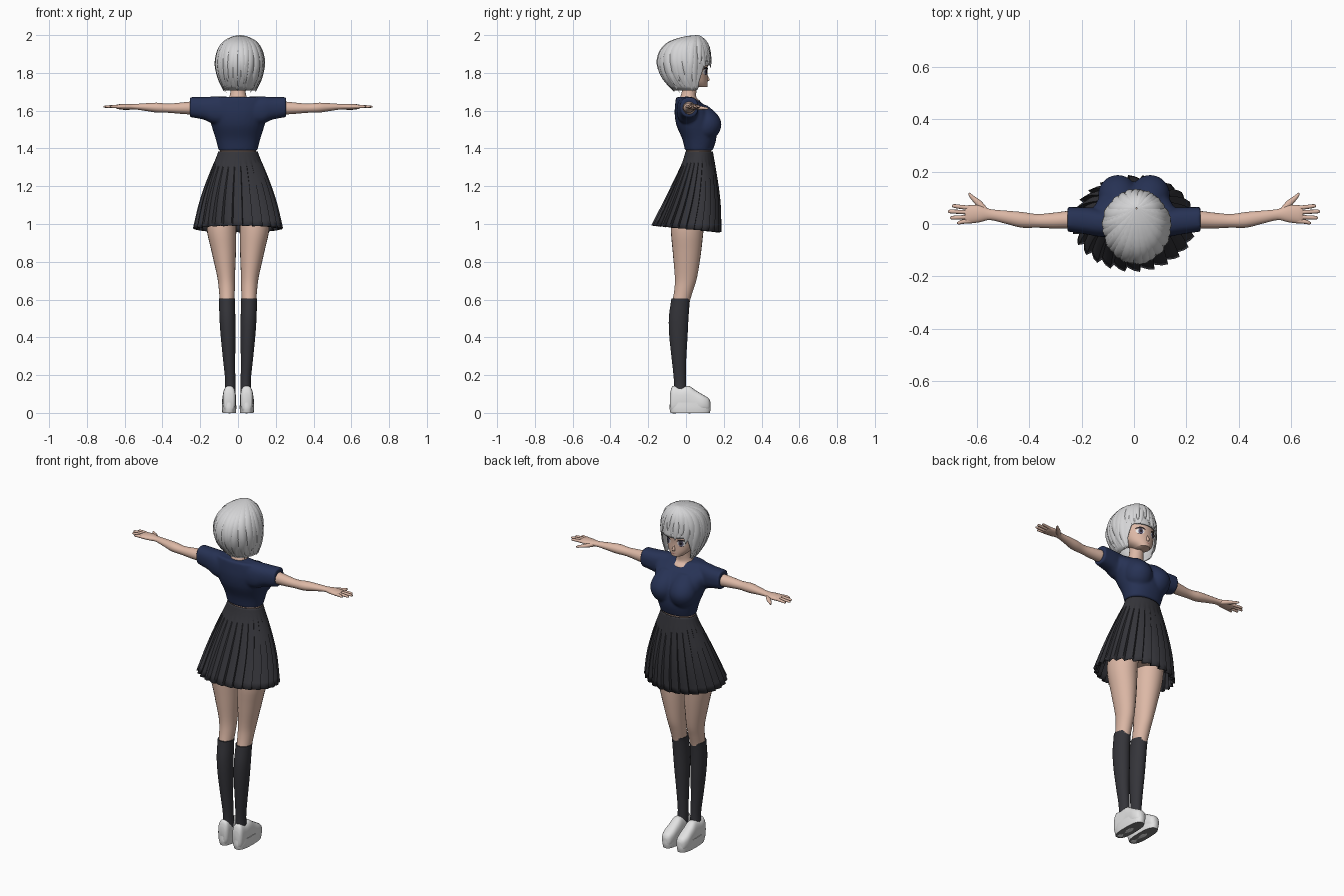
import bpy, bmesh, random
from math import sin, cos, pi, radians, copysign
from mathutils import Vector
from mathutils.bvhtree import BVHTree

random.seed(4)
if "Cube" in bpy.data.objects:
    bpy.data.objects.remove(bpy.data.objects["Cube"])


def material(name, *rgb):
    m = bpy.data.materials.new(name)
    m.use_nodes = True
    m.diffuse_color = (*rgb, 1)
    m.node_tree.nodes["Principled BSDF"].inputs["Base Color"].default_value = (*rgb, 1)
    return m


SKIN = material("skin", .72, .48, .38)
NAVY = material("navy cloth", .02, .032, .09)
CHARCOAL = material("charcoal cloth", .035, .035, .042)
HAIR = material("silver hair", .66, .66, .67)
WHITE = material("white leather", .76, .76, .76)
SOLE = material("grey sole", .2, .2, .2)
EYE = material("eye white", .8, .8, .8)
IRIS = material("iris", .1, .09, .16)
LASH = material("lash black", .015, .012, .015)
LIP = material("lip", .5, .2, .18)


def finish(name, bm, mats, mirror=False, angle=50, normals=True):
    if normals:
        bmesh.ops.recalc_face_normals(bm, faces=bm.faces)
    me = bpy.data.meshes.new(name)
    bm.to_mesh(me)
    bm.free()
    ob = bpy.data.objects.new(name, me)
    bpy.context.collection.objects.link(ob)
    for m in mats:
        me.materials.append(m)
    bpy.ops.object.select_all(action='DESELECT')
    ob.select_set(True)
    bpy.context.view_layer.objects.active = ob
    bpy.ops.object.shade_smooth_by_angle(angle=radians(angle))
    if mirror:
        mod = ob.modifiers.new("Mirror", 'MIRROR')
        mod.use_mirror_merge = False
    return ob


def spline(rows, per=4):
    """Smooth interpolation through rows of equal length."""
    out = []
    for i in range(len(rows) - 1):
        p0, p1, p2, p3 = rows[max(i - 1, 0)], rows[i], rows[i + 1], rows[min(i + 2, len(rows) - 1)]
        for k in range(per):
            t = k / per
            out.append([b + .5 * t * (c - a + t * (2 * a - 5 * b + 4 * c - d + t * (3 * (b - c) + d - a)))
                        for a, b, c, d in zip(p0, p1, p2, p3)])
    return out + [list(rows[-1])]


def skin_rings(bm, rings, caps=True):
    rings = [[bm.verts.new(p) for p in r] for r in rings]
    n = len(rings[0])
    for a, b in zip(rings, rings[1:]):
        for i in range(n):
            bm.faces.new((a[i], a[(i + 1) % n], b[(i + 1) % n], b[i]))
    if caps:
        bm.faces.new(rings[0])
        bm.faces.new(rings[-1])


def loft(bm, rows, axis='z', n=24, power=1.0, per=4):
    """Rows: position along axis, two centre values, two radii."""
    rings = []
    for t, c1, c2, r1, r2 in spline(rows, per):
        ring = []
        for i in range(n):
            c, s = cos(2 * pi * i / n), sin(2 * pi * i / n)
            u = c1 + r1 * copysign(abs(c) ** power, c)
            v = c2 + r2 * copysign(abs(s) ** power, s)
            ring.append({'z': (u, v, t), 'x': (t, u, v), 'y': (u, t, v)}[axis])
        rings.append(ring)
    skin_rings(bm, rings)


def part(name, rows, mat, mirror=False, **kw):
    bm = bmesh.new()
    loft(bm, rows, **kw)
    return finish(name, bm, [mat], mirror)


# Head, with a small nose
bm = bmesh.new()
loft(bm, [(1.712, .082, .082, .012, .016), (1.725, 0, .073, .036, .04), (1.755, 0, .05, .066, .064),
          (1.80, 0, .03, .085, .083), (1.85, 0, .015, .094, .1), (1.91, 0, .005, .09, .1),
          (1.965, 0, .005, .05, .06)][1:], n=32, per=6)
loft(bm, [(1.754, 0, .106, .004, .006), (1.764, 0, .11, .009, .016), (1.79, 0, .105, .004, .008)], n=10)
bmesh.ops.recalc_face_normals(bm, faces=bm.faces)
face_tree = BVHTree.FromBMesh(bm)
finish("head", bm, [SKIN])


def face_plate(name, x, z, rx, rz, lift, mat, mirror=True, tilt=0, bend=0):
    """Thin oval laid on the face."""
    bm = bmesh.new()
    rings = []
    for f in (.05, .4, .7, 1):
        ring = []
        for i in range(20):
            u, w = f * cos(i * pi / 10), f * sin(i * pi / 10)
            px, pz = x + rx * u, z + rz * w + tilt * u - bend * u * u
            hit = face_tree.ray_cast(Vector((px, 1, pz)), Vector((0, -1, 0)))[0]
            ring.append((px, (hit.y if hit else .09) + lift, pz))
        rings.append(ring)
    skin_rings(bm, rings[::-1])
    bm.faces.ensure_lookup_table()
    bmesh.ops.delete(bm, geom=[bm.faces[-2]], context='FACES_ONLY')
    finish(name, bm, [mat], mirror)


# Eyes, brows and mouth
face_plate("eye_whites", .042, 1.806, .021, .016, .002, EYE)
face_plate("irises", .041, 1.806, .012, .016, .0035, IRIS)
face_plate("pupils", .041, 1.807, .006, .008, .005, LASH)
face_plate("upper_lashes", .043, 1.826, .025, .005, .005, LASH, bend=.009)
face_plate("lower_lashes", .044, 1.789, .013, .0015, .004, LASH, bend=-.004)
face_plate("brows", .043, 1.848, .022, .003, .004, HAIR, bend=.005)
face_plate("mouth", 0, 1.742, .013, .0025, .003, LIP, mirror=False)

# Neck and waist
part("neck", [(1.60, 0, .01, .075, .05), (1.645, 0, .022, .064, .055), (1.67, 0, .012, .047, .043),
              (1.71, 0, .018, .039, .038), (1.78, 0, .025, .04, .04)], SKIN)
part("waist", [(1.02, 0, .02, .13, .1), (1.18, 0, .04, .13, .09), (1.30, 0, .06, .1, .07),
               (1.37, 0, .068, .096, .066), (1.45, 0, .06, .1, .07)], SKIN)

# Cropped shirt: torso, bust and sleeves fused together
bm = bmesh.new()
loft(bm, [(1.388, 0, .068, .102, .073), (1.45, 0, .07, .118, .09), (1.52, 0, .055, .14, .105),
          (1.58, 0, .04, .155, .1), (1.63, 0, .02, .16, .078), (1.672, 0, -.008, .12, .045)], n=32, power=.9)
for s in (-1, 1):
    loft(bm, [(1.445, s * .056, .1, .035, .04), (1.48, s * .06, .105, .066, .068),
              (1.53, s * .062, .11, .076, .078), (1.58, s * .06, .1, .066, .066),
              (1.63, s * .055, .07, .04, .04)])
    loft(bm, [(s * .04, .0, 1.60, .05, .074), (s * .13, .005, 1.603, .054, .072),
              (s * .18, .012, 1.612, .052, .06), (s * .255, .018, 1.619, .047, .053)], axis='x', power=.85)
shirt = finish("shirt", bm, [NAVY])
mod = shirt.modifiers.new("Fuse", 'REMESH')
mod.mode, mod.voxel_size, mod.use_smooth_shade = 'VOXEL', .007, True
mod = shirt.modifiers.new("Soften", 'SMOOTH')
mod.iterations = 5

# Arms with hands, fingers and thumb
bm = bmesh.new()
loft(bm, [(.18, .016, 1.615, .036, .036), (.25, .016, 1.614, .034, .034), (.31, .013, 1.613, .03, .029),
          (.37, .012, 1.613, .026, .024), (.43, .016, 1.616, .03, .026), (.49, .026, 1.619, .025, .02),
          (.55, .036, 1.621, .021, .014), (.59, .039, 1.621, .032, .015), (.63, .037, 1.621, .035, .013),
          (.647, .037, 1.621, .031, .009)], axis='x', n=20)
for y, tip, spread in ((.061, .697, .008), (.044, .712, .004), (.027, .704, -.003), (.012, .678, -.008)):
    loft(bm, [(.625, y, 1.621, .009, .009), (.66, y + spread / 2, 1.622, .008, .008),
              (tip - .008, y + spread, 1.621, .007, .006), (tip, y + spread, 1.62, .002, .002)],
         axis='x', n=10, per=3)
loft(bm, [(.56, .045, 1.618, .014, .011), (.585, .069, 1.615, .019, .011), (.612, .094, 1.613, .013, .008),
          (.628, .11, 1.612, .009, .006), (.634, .116, 1.612, .002, .002)], axis='x', n=12)
finish("arms", bm, [SKIN], mirror=True)

# Legs and knee socks
part("legs", [(1.14, .08, .03, .07, .09), (.99, .088, .008, .079, .088), (.85, .075, .005, .064, .075),
              (.72, .063, .0, .047, .059), (.65, .059, -.012, .042, .05), (.58, .058, -.028, .038, .046),
              (.5, .055, -.037, .036, .046)], SKIN, mirror=True)
part("socks", [(.606, .058, -.027, .043, .05), (.58, .058, -.031, .042, .05), (.5, .056, -.039, .042, .052),
               (.4, .052, -.04, .039, .048), (.28, .047, -.037, .032, .038), (.17, .041, -.032, .027, .032),
               (.08, .042, -.03, .03, .035)], CHARCOAL, mirror=True)

# Platform shoes
part("shoe_uppers", [(-.084, .046, .06, .022, .045), (-.07, .046, .07, .032, .072), (-.03, .046, .068, .035, .068),
                     (.015, .046, .07, .035, .072), (.05, .047, .06, .036, .06), (.09, .048, .052, .036, .044),
                     (.118, .047, .045, .027, .034), (.129, .046, .04, .012, .02)],
     WHITE, mirror=True, axis='y', power=.75)
bm = bmesh.new()
loft(bm, [(0, .047, .022, .036, .104), (.025, .047, .022, .038, .109), (.055, .047, .022, .037, .107)],
     n=32, power=.75)
bm.normal_update()
for f in bm.faces:
    if all(v.co.z < .001 for v in f.verts):
        f.material_index = 1
finish("shoe_platforms", bm, [WHITE, SOLE], mirror=True)
for i, z in enumerate((.092, .108, .122)):
    y = .066 - .02 * i
    part(f"laces_{i + 1}", [(.03, y - .003, z, .004, .003), (.047, y, z + .007, .004, .003),
                            (.064, y - .003, z, .004, .003)], WHITE, mirror=True, axis='x', n=8)

# Pleated skirt, deeper pleats toward the hem
PLEATS = 26
rings = []
for z, cy, rx, ry, depth in spline([(1.385, .07, .101, .07, 0), (1.345, .068, .115, .079, .004),
                                    (1.30, .064, .134, .091, .02), (1.20, .05, .172, .121, .05),
                                    (1.10, .032, .203, .149, .075), (.972, .002, .232, .181, .1)], 3):
    ring = []
    for i in range(PLEATS * 4):
        saw = (0, .35, .7, 1)[i % 4]
        a = 2 * pi * (i + (.6 if i % 4 == 3 else 0)) / (PLEATS * 4)
        k = 1.03 - depth * (1 - saw)
        drop = (-.018 * sin(a) + .004 * saw) * depth * 10
        ring.append((rx * k * cos(a), cy + ry * k * sin(a), z + drop))
    rings.append(ring)
bm = bmesh.new()
skin_rings(bm, rings, caps=False)
skirt = finish("pleated_skirt", bm, [CHARCOAL], angle=28)
skirt.modifiers.new("Thickness", 'SOLIDIFY').thickness = .004
part("waistband", [(1.35, 0, .068, .115, .08), (1.382, 0, .07, .104, .073)], CHARCOAL, per=2)

# Hair surface: angle 0 is the face side
PROFILE = spline([(2.0, .02, .06), (1.992, .32, .035), (1.965, .68, .01), (1.92, .9, -.004), (1.86, 1, -.006),
                  (1.80, .97, .0), (1.75, .87, .012), (1.69, .64, .035)], 8)


def hair_point(a, u, swell=1.0):
    f = min(max(u, 0), .9999) * (len(PROFILE) - 1)
    i = int(f)
    z, r, cy = [p + (q - p) * (f - i) for p, q in zip(PROFILE[i], PROFILE[i + 1])]
    return Vector((.01 + .128 * r * swell * sin(a), cy + .144 * r * swell * cos(a), z))


def hair_end(a):
    front = abs((a + pi) % (2 * pi) - pi)
    blend = min(max((front - .75) / .45, 0), 1)
    return .62 + .33 * blend


# Under layer of hair
bm = bmesh.new()
N = 48
skin_rings(bm, [[hair_point(2 * pi * i / N, hair_end(2 * pi * i / N) * k / 20, .95) for i in range(N)]
                for k in range(21)], caps=False)
finish("hair_cap", bm, [HAIR], angle=80).modifiers.new("Thickness", 'SOLIDIFY').thickness = .006

# Overlapping pointed locks
bm = bmesh.new()
for layer, count in ((0, 22), (1, 17)):
    for j in range(count):
        a0 = 2 * pi * (j + .5 * layer + random.uniform(-.2, .2)) / count
        end = hair_end(a0) * random.uniform(.96, 1.05) - .07 * layer
        twist, width = random.uniform(-.16, .2), random.uniform(.2, .27)
        rings = []
        for k in range(17):
            t = k / 16
            a, u = a0 + twist * t * t, end * t
            w = width * max(1 - t ** 4, .02)
            bulge = 1 + .015 * layer
            thick = .07 * min(1, 3 * (1 - t) + .1)
            rings.append([hair_point(a - w, u, bulge - .04), hair_point(a - w * .5, u, bulge - .04 + thick * .7),
                          hair_point(a, u, bulge - .04 + thick), hair_point(a + w * .6, u, bulge - .04 + thick * .6),
                          hair_point(a + w, u, bulge - .04), hair_point(a, u, bulge - .06)])
        skin_rings(bm, rings)
finish("hair_locks", bm, [HAIR], angle=40)
